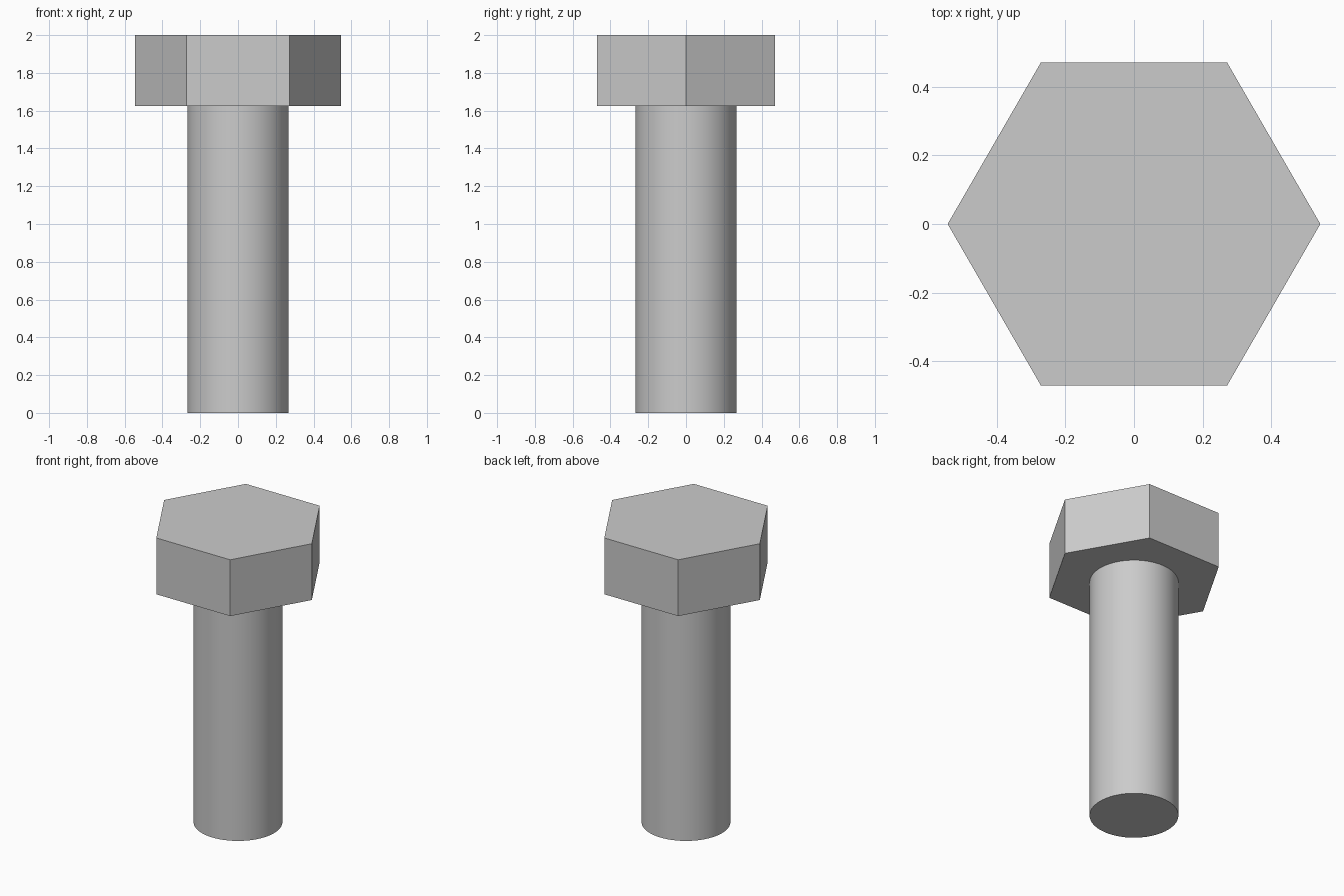
import bpy
import bmesh
from math import cos, sin, tau, radians

cube = bpy.data.objects.get("Cube")
if cube:
    bpy.data.objects.remove(cube, do_unlink=True)

# Plain grey metal
steel = bpy.data.materials.new("grey_steel")
steel.use_nodes = True
grey = (0.6, 0.6, 0.6, 1)
steel.diffuse_color = grey
steel.node_tree.nodes["Principled BSDF"].inputs["Base Color"].default_value = grey


def prism(name, sides, radius, bottom, top):
    """Upright closed prism with its first corner on +x."""
    bm = bmesh.new()
    ring = [bm.verts.new((radius * cos(tau * i / sides),
                          radius * sin(tau * i / sides), bottom))
            for i in range(sides)]
    base = bm.faces.new(ring)
    # Keep the base face as the lower cap while raising a copy of it
    lifted = bmesh.ops.extrude_face_region(bm, geom=[base], use_keep_orig=True)
    verts = [g for g in lifted["geom"] if isinstance(g, bmesh.types.BMVert)]
    bmesh.ops.translate(bm, verts=verts, vec=(0, 0, top - bottom))
    bmesh.ops.recalc_face_normals(bm, faces=bm.faces)
    mesh = bpy.data.meshes.new(name)
    bm.to_mesh(mesh)
    bm.free()
    mesh.materials.append(steel)
    obj = bpy.data.objects.new(name, mesh)
    bpy.context.collection.objects.link(obj)
    return obj


HEAD_BOTTOM = 1.625

# Hexagonal head
prism("hex_head", 6, 0.544, HEAD_BOTTOM, 2.0)

# Round shank, smooth around its side with a sharp end
shank = prism("shank", 64, 0.268, 0.0, HEAD_BOTTOM)
bpy.ops.object.select_all(action="DESELECT")
shank.select_set(True)
bpy.context.view_layer.objects.active = shank
bpy.ops.object.shade_smooth_by_angle(angle=radians(30))
